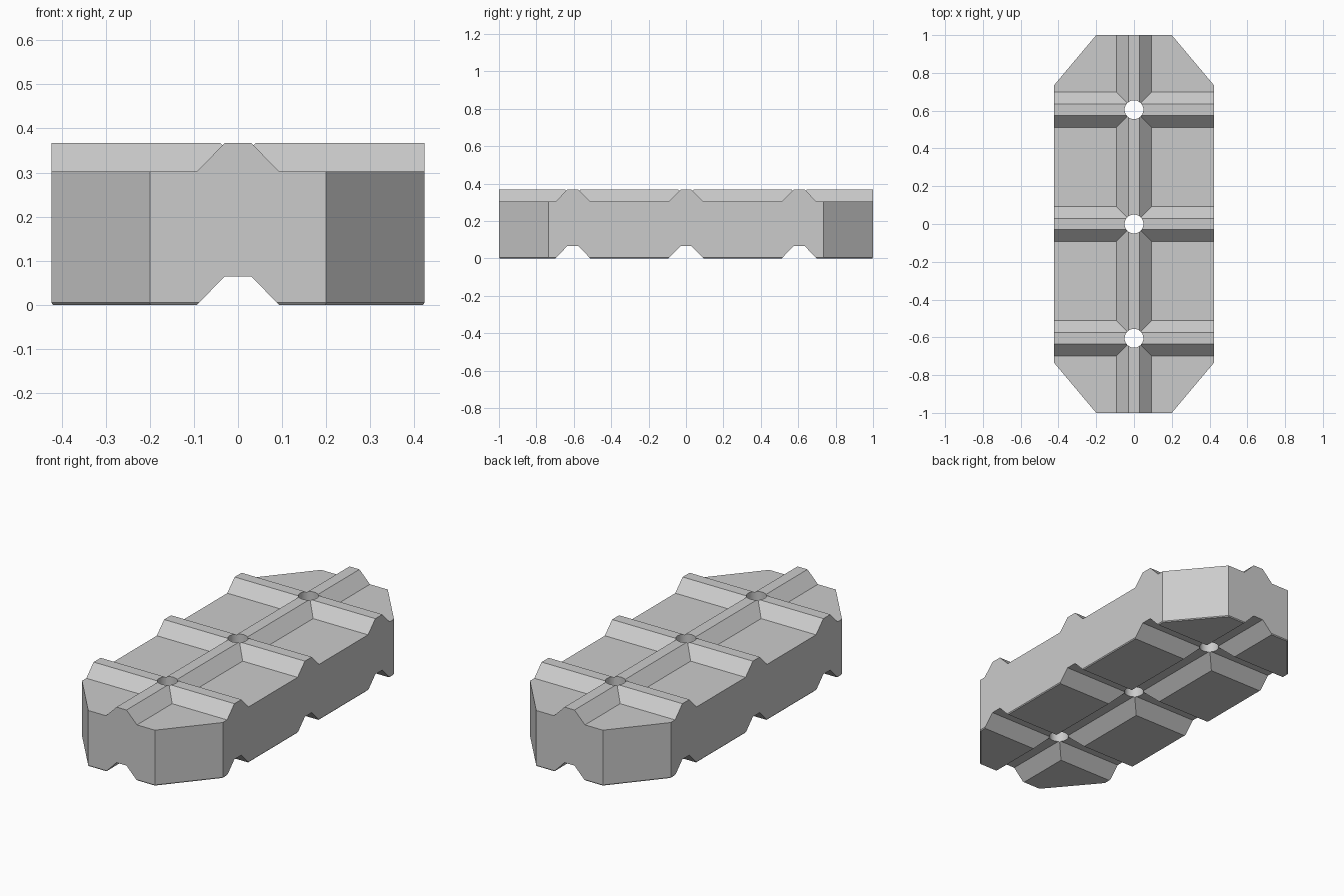
import bpy
import bmesh
from mathutils import Matrix

cube = bpy.data.objects.get("Cube")
if cube:
    bpy.data.objects.remove(cube, do_unlink=True)

HALF_W, HALF_L = 0.423, 1.0
DECK, TOP, GROOVE = 0.303, 0.367, 0.065
BASE_HALF, CREST_HALF = 0.093, 0.03
SPACING = 0.605
HOLE_R = 0.05

grey = bpy.data.materials.new("light grey")
grey.use_nodes = True
grey.diffuse_color = (0.6, 0.6, 0.6, 1)
grey.node_tree.nodes["Principled BSDF"].inputs["Base Color"].default_value = (0.6, 0.6, 0.6, 1)


def loft(name, rings):
    """Closed solid through matching rings of points."""
    bm = bmesh.new()
    loops = [[bm.verts.new(p) for p in ring] for ring in rings]
    for a, b in zip(loops, loops[1:]):
        for i in range(len(a)):
            j = (i + 1) % len(a)
            bm.faces.new((a[i], a[j], b[j], b[i]))
    bm.faces.new(loops[0][::-1])
    bm.faces.new(loops[-1])
    bmesh.ops.recalc_face_normals(bm, faces=bm.faces)
    mesh = bpy.data.meshes.new(name)
    bm.to_mesh(mesh)
    bm.free()
    mesh.materials.append(grey)
    obj = bpy.data.objects.new(name, mesh)
    bpy.context.collection.objects.link(obj)
    return obj


def bar(name, low, foot, crest, along_x, offset=0):
    """Long trapezoid bar running along x or y."""
    profile = [(-BASE_HALF, low), (BASE_HALF, low), (BASE_HALF, foot),
               (CREST_HALF, crest), (-CREST_HALF, crest), (-BASE_HALF, foot)]
    if along_x:
        rings = [[(end, s + offset, z) for s, z in profile] for end in (-0.7, 0.7)]
    else:
        rings = [[(s, end, z) for s, z in profile] for end in (-1.3, 1.3)]
    return loft(name, rings)


def combine(body, tool, operation):
    mod = body.modifiers.new(tool.name, 'BOOLEAN')
    mod.operation = operation
    mod.solver = 'EXACT'
    mod.object = tool
    tool.hide_render = True


def outline(inset, z):
    w, l, c = HALF_W - inset, HALF_L - inset, 0.2 - inset / 2
    s = 0.735 - inset / 2
    return [(-c, -l, z), (c, -l, z), (w, -s, z), (w, s, z),
            (c, l, z), (-c, l, z), (-w, s, z), (-w, -s, z)]


# Oversized slab, trimmed to the outline later
slab = [(-0.6, -1.2), (0.6, -1.2), (0.6, 1.2), (-0.6, 1.2)]
block = loft("paving_block", [[(x, y, z) for x, y in slab] for z in (0, DECK)])
tools = []

# Raised ridges on top and matching grooves underneath
for label, along_x, offset in [("long", False, 0), ("front", True, -SPACING),
                               ("middle", True, 0), ("back", True, SPACING)]:
    ridge = bar(label + "_ridge", 0.15, DECK, TOP, along_x, offset)
    groove = bar(label + "_groove", -0.1, 0, GROOVE, along_x, offset)
    combine(block, ridge, 'UNION')
    combine(block, groove, 'DIFFERENCE')
    tools += [ridge, groove]

# Chamfered-corner outline with a fine bevel on the bottom edge
trim = loft("outline_trim", [outline(0.005, -0.001), outline(0, 0.005), outline(0, 0.6)])
combine(block, trim, 'INTERSECT')
tools.append(trim)

# Round holes through each crossing
for label, y in [("front", -SPACING), ("middle", 0), ("back", SPACING)]:
    bm = bmesh.new()
    bmesh.ops.create_cone(bm, cap_ends=True, segments=24, radius1=HOLE_R, radius2=HOLE_R,
                          depth=1, matrix=Matrix.Translation((0, y, 0.2)))
    mesh = bpy.data.meshes.new(label + "_hole")
    bm.to_mesh(mesh)
    bm.free()
    mesh.materials.append(grey)
    hole = bpy.data.objects.new(label + "_hole", mesh)
    bpy.context.collection.objects.link(hole)
    combine(block, hole, 'DIFFERENCE')
    tools.append(hole)

# Bake the cuts and remove the cutters
bpy.context.view_layer.update()
graph = bpy.context.evaluated_depsgraph_get()
result = bpy.data.meshes.new_from_object(block.evaluated_get(graph))
block.modifiers.clear()
block.data = result
for tool in tools:
    bpy.data.objects.remove(tool, do_unlink=True)
result.materials.clear()
result.materials.append(grey)
for face in result.polygons:
    face.material_index = 0

# Smooth hole walls, crisp edges elsewhere
bpy.ops.object.select_all(action='DESELECT')
block.select_set(True)
bpy.context.view_layer.objects.active = block
bpy.ops.object.shade_smooth_by_angle(angle=0.4)
